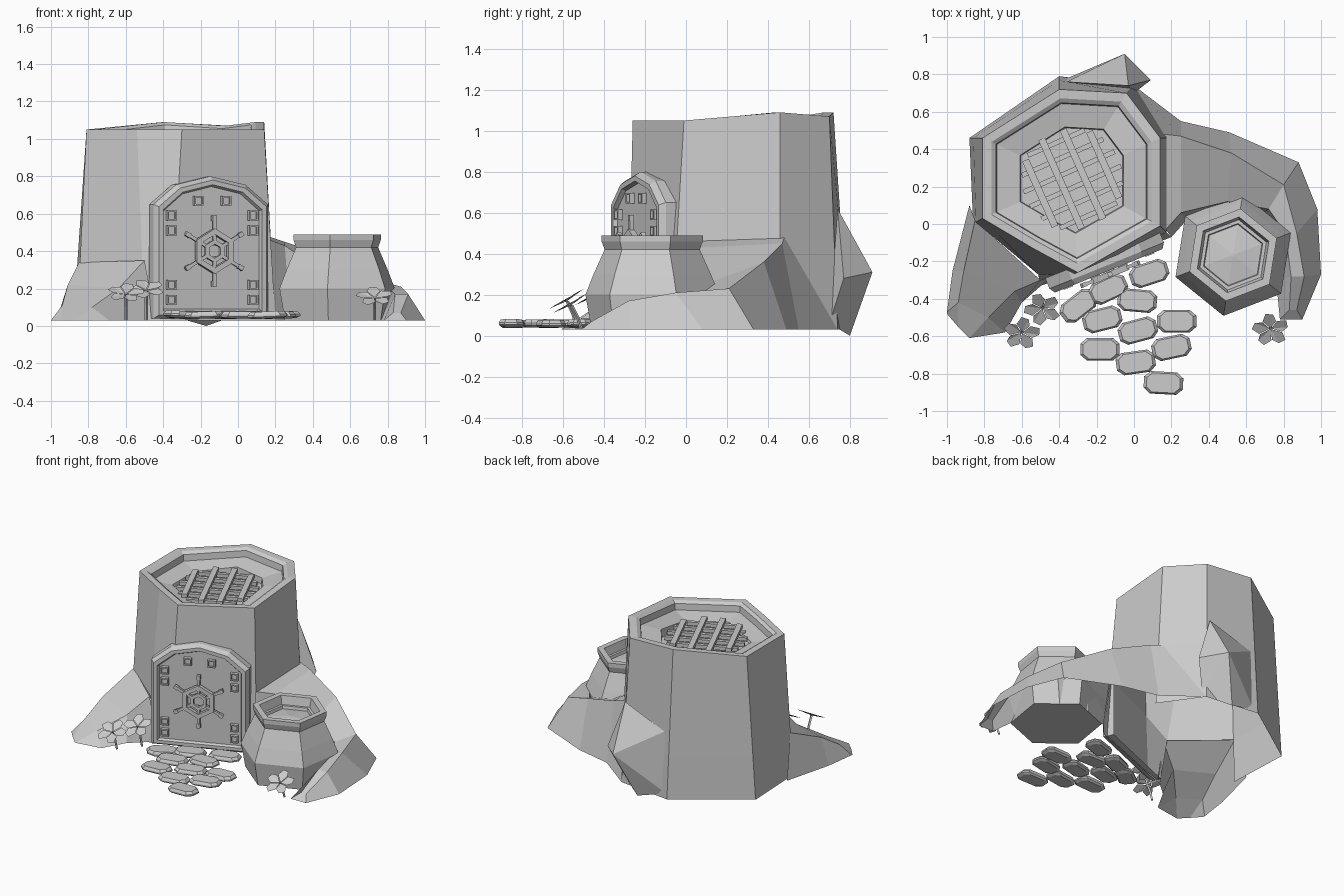
import bpy, bmesh, math
from math import sin, cos, pi, radians
from mathutils import Matrix, Vector

cube = bpy.data.objects.get("Cube")
if cube:
    bpy.data.objects.remove(cube, do_unlink=True)

stone = bpy.data.materials.new("grey_stone")
stone.use_nodes = True
stone.diffuse_color = (0.6, 0.6, 0.6, 1)
stone.node_tree.nodes["Principled BSDF"].inputs["Base Color"].default_value = (0.6, 0.6, 0.6, 1)


def finish(name, bm, matrix=None, recalc=True):
    """Turn a bmesh into a flat shaded object."""
    if recalc:
        bmesh.ops.recalc_face_normals(bm, faces=bm.faces[:])
    if matrix:
        bm.transform(matrix)
    mesh = bpy.data.meshes.new(name)
    bm.to_mesh(mesh)
    bm.free()
    mesh.materials.append(stone)
    obj = bpy.data.objects.new(name, mesh)
    bpy.context.collection.objects.link(obj)
    return obj


def add_loft(bm, rings, closed=True, cap_start=False, cap_end=False):
    """Join equal rings of points with quads."""
    rows = [[bm.verts.new(p) for p in ring] for ring in rings]
    count = len(rows[0])
    for a, b in zip(rows, rows[1:]):
        for i in range(count if closed else count - 1):
            j = (i + 1) % count
            bm.faces.new((a[i], a[j], b[j], b[i]))
    if cap_start:
        bm.faces.new(rows[0])
    if cap_end:
        bm.faces.new(rows[-1])


def loft(name, rings, matrix=None, **options):
    bm = bmesh.new()
    add_loft(bm, rings, **options)
    return finish(name, bm, matrix)


def add_box(bm, centre, size, turn=None):
    matrix = Matrix.Translation(centre) @ (turn or Matrix()) @ Matrix.Diagonal((*size, 1))
    bmesh.ops.create_cube(bm, size=1, matrix=matrix)


def polygon(radius, z, sides=6, phase=0.0):
    return [(radius * cos(phase + i * 2 * pi / sides),
             radius * sin(phase + i * 2 * pi / sides), z) for i in range(sides)]


# Hollow tree stump: walls, rim, sunken floor and grate well
base = [Vector((x, y, .03)) for x, y in ((-.88, .46), (-.4, .79), (0, .74), (.2, .46), (.2, -.07),
                                         (-.36, -.285), (-.5, -.33), (-.86, 0))]
top = [Vector(p) for p in ((-.81, .46, 1.05), (-.4, .72, 1.09), (-.04, .7, 1.07), (.14, .46, 1.09),
                           (.14, -.01, 1.05), (-.3, -.26, 1.05), (-.54, -.13, 1.05), (-.81, .03, 1.05))]
middle = Vector((-.33, .24, 0))


def inset_top(scale, drop, level=None):
    ring = []
    for p in top:
        q = middle + (p - middle) * scale
        q.z = (level or p.z) - drop
        ring.append(q)
    return ring


shoulder = [b.lerp(t, .3 if b.x < -.4 else .42) for b, t in zip(base, top)]
bm = bmesh.new()
add_loft(bm, [base, shoulder, top, inset_top(.9, 0), inset_top(.85, .015),
              inset_top(.84, .06), inset_top(.58, .08), inset_top(.57, .1, 1.05)], cap_end=True)
# The stump opens into the two hollow roots
bm.faces.ensure_lookup_table()
bmesh.ops.delete(bm, geom=[bm.faces[3], bm.faces[6]], context='FACES')
finish("stump", bm)

# Grate: wide bars over thin cross bars
bm = bmesh.new()
for angle, step, total, width, height in ((-66, .125, 4, .038, .99), (24, .085, 6, .026, .97)):
    turn = Matrix.Rotation(radians(angle), 4, 'Z')
    for i in range(total):
        offset = (i - (total - 1) / 2) * step
        length = 2 * math.sqrt(.27 ** 2 - offset ** 2)
        spot = turn @ Vector((0, offset, 0)) + middle
        add_box(bm, (spot.x, spot.y, height), (length, width, .025), turn)
finish("grate", bm)

# Roots: open shells running out from the stump
left_root = [
    [(-.88, .1, .03), (-.85, .02, .34), (-.5, -.3, .35), (-.44, -.28, .03)],
    [(-.97, -.25, .03), (-.91, -.25, .22), (-.64, -.36, .2), (-.6, -.42, .03)],
    [(-1, -.47, .03), (-.94, -.42, .11), (-.78, -.5, .1), (-.69, -.58, .03)],
    [(-1, -.48, .03), (-.94, -.55, .03), (-.88, -.61, .03), (-.69, -.58, .03)]]
right_root = [
    [(0, .74, .03), (.16, .48, .48), (.17, -.03, .46), (.2, -.07, .03)],
    [(.25, .55, .03), (.25, .47, .45), (.25, .06, .43), (.28, .02, .03)],
    [(.51, .49, .03), (.52, .38, .36), (.5, .12, .26), (.48, .1, .03)],
    [(.88, .33, .03), (.8, .21, .23), (.72, .08, .2), (.68, .05, .03)],
    [(.98, .08, .03), (.87, -.05, .21), (.81, -.05, .2), (.77, -.05, .03)],
    [(1, -.27, .03), (.91, -.28, .17), (.84, -.28, .17), (.76, -.3, .03)],
    [(.9, -.51, .03), (.87, -.46, .07), (.83, -.46, .07), (.78, -.51, .03)]]
loft("left_root", left_root, closed=False)
loft("right_root", right_root, closed=False, cap_end=True)

# Broken knot at the back
bm = bmesh.new()
for p in ((-.05, .91, .31), (.09, .77, .28), (-.17, .8, 0), (-.03, .74, .62),
          (-.36, .76, .5), (-.38, .77, .06), (0, .7, .06)):
    bm.verts.new(p)
bmesh.ops.convex_hull(bm, input=bm.verts[:])
finish("back_knot", bm)

# Arched door with raised frame, in its own turned space
door_space = Matrix.Translation((-.135, -.25, 0)) @ Matrix.Rotation(radians(22), 4, 'Z')
half_arch = [(.33, .04), (.33, .65), (.2, .755)]
arch = half_arch + [(0, .8)] + [(-x, z) for x, z in reversed(half_arch)]


def arch_ring(inset, depth):
    return [(x * (1 - inset / .33), depth, .4 + (z - .4) * (1 - inset / .4)) for x, z in arch]


loft("door", [arch_ring(0, .09), arch_ring(0, .03), arch_ring(.02, 0), arch_ring(.045, 0),
              arch_ring(.055, .02)], door_space, cap_end=True)

# Square studs with a raised lip
bm = bmesh.new()
studs = [(side * .235, z) for side in (-1, 1) for z in (.14, .22, .51, .59)] + [(-.08, .67), (.08, .67)]
for x, z in studs:
    outline = [(-1, -1), (1, -1), (1, 1), (-1, 1)]
    add_loft(bm, [[(x + a * half, depth, z + b * half) for a, b in outline]
                  for half, depth in ((.026, .03), (.026, -.005), (.018, -.005), (.018, .008))],
             cap_end=True)
finish("door_studs", bm, door_space)

# Valve wheel: two hexagonal rings, six handles and a hub
bm = bmesh.new()
for radius, tube, sides in ((.105, .016, 6), (.05, .012, 6)):
    rings = []
    for i in range(sides + 1):
        a = pi / 6 + i * 2 * pi / sides
        rings.append([((radius + dr * tube) * cos(a), -.02 + dy * tube, .4 + (radius + dr * tube) * sin(a))
                      for dr, dy in ((1, -1), (1, 1), (-1, 1), (-1, -1))])
    add_loft(bm, rings)
bmesh.ops.remove_doubles(bm, verts=bm.verts[:], dist=.0001)
for i in range(6):
    a = pi / 6 + i * pi / 3
    turn = Matrix.Rotation(-a, 4, 'Y')
    add_box(bm, (.12 * cos(a), -.02, .4 + .12 * sin(a)), (.13, .018, .018), turn)
    add_box(bm, (.175 * cos(a), -.02, .4 + .175 * sin(a)), (.03, .024, .024), turn)
add_box(bm, (0, .005, .4), (.06, .04, .06))
finish("valve_wheel", bm, door_space)

# Six sided pot with lip and sunken filling
pot_profile = [(.3, .03), (.33, .2), (.29, .3), (.235, .42), (.25, .46), (.25, .49), (.205, .49), (.19, .43),
               (.17, .43), (.165, .41), (.01, .43)]
loft("pot", [polygon(r, z, 6, radians(21)) for r, z in pot_profile],
     Matrix.Translation((.53, -.165, 0)), cap_start=True, cap_end=True)

# Stepping stones: chamfered slabs
slab = [(-.105, -.03), (-.07, -.06), (.07, -.06), (.105, -.03), (.105, .03), (.07, .06), (-.07, .06), (-.105, .03)]
paving = [(.08, -.265, 18), (-.14, -.35, 25), (-.3, -.44, 38), (.02, -.41, -5), (-.17, -.51, 14),
          (.02, -.57, 15), (.23, -.52, 0), (-.18, -.67, 0), (.2, -.66, 12), (.01, -.74, 8), (.16, -.85, -3)]
bm = bmesh.new()
for x, y, angle in paving:
    place = (Matrix.Translation((x, y, 0)) @ Matrix.Rotation(radians(angle), 4, 'Z')
             @ Matrix.Rotation(radians(angle / 6 - 2), 4, 'Y'))
    add_loft(bm, [[place @ Vector((a * s, b * s, z)) for a, b in slab]
                  for s, z in ((.8, .04), (1, .05), (1, .06), (.85, .077))], cap_start=True, cap_end=True)
finish("path_stones", bm)

# Flowers: five broad folded petals on a bent stem
for name, x, y, z, spin in (("flower_left", -.6, -.58, .17, 10), ("flower_middle", -.49, -.45, .19, 40),
                            ("flower_right", .73, -.56, .15, 25)):
    bm = bmesh.new()
    tilt = Matrix.Translation((x, y, z)) @ Matrix.Rotation(radians(30), 4, 'X')
    for i in range(5):
        turn = tilt @ Matrix.Rotation(radians(spin + 72 * i), 4, 'Z')
        petal = [bm.verts.new(turn @ Vector(p)) for p in
                 ((.004, 0, 0), (.05, -.036, .012), (.09, -.025, .01), (.1, .015, .01), (.055, .036, .012))]
        bm.faces.new(petal[:3])
        bm.faces.new((petal[0], *petal[2:]))
    add_loft(bm, [[(x + a, y + back + b, h) for a, b, _ in polygon(.009, 0, 4)]
                  for h, back in ((.03, .05), (z * .6, .03), (z, 0))], cap_start=True)
    finish(name, bm, recalc=False)
